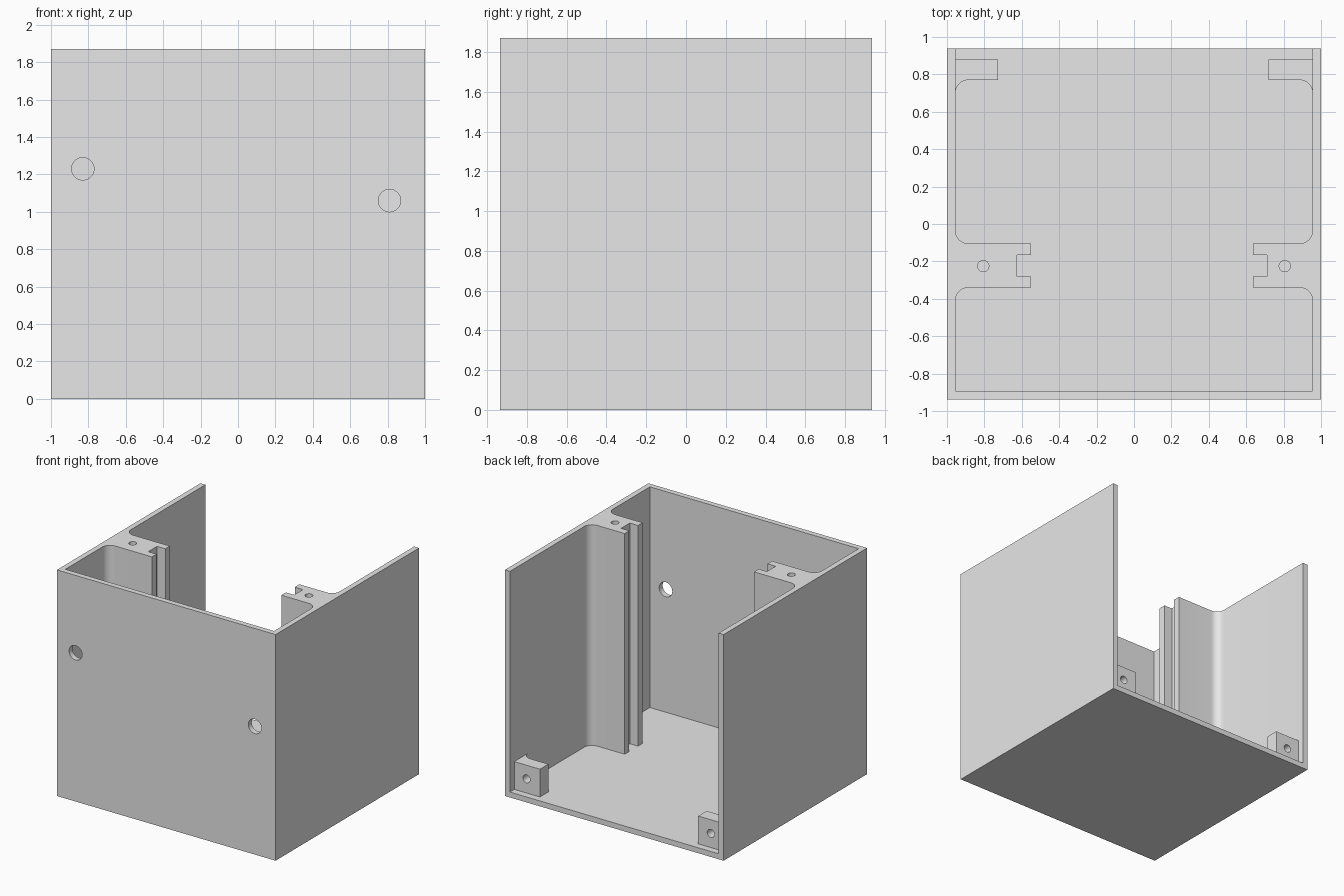
import bpy
import bmesh
from math import cos, sin, pi
from mathutils import Matrix

if "Cube" in bpy.data.objects:
    bpy.data.objects.remove(bpy.data.objects["Cube"], do_unlink=True)

HALF_X, HALF_Y, HEIGHT = 1.0, 0.937, 1.87
WALL = 0.045
INNER = HALF_X - WALL
FILLET = 0.07

grey = bpy.data.materials.new("light grey plastic")
grey.use_nodes = True
grey.diffuse_color = (0.8, 0.8, 0.8, 1)
grey.node_tree.nodes["Principled BSDF"].inputs["Base Color"].default_value = (0.8, 0.8, 0.8, 1)


def finish(bm, name):
    bmesh.ops.recalc_face_normals(bm, faces=bm.faces)
    mesh = bpy.data.meshes.new(name)
    bm.to_mesh(mesh)
    bm.free()
    mesh.materials.append(grey)
    obj = bpy.data.objects.new(name, mesh)
    bpy.context.collection.objects.link(obj)
    return obj


def prism(name, outline, z0, z1):
    """Extrude an outline in the ground plane from z0 to z1."""
    bm = bmesh.new()
    face = bm.faces.new([bm.verts.new((x, y, z0)) for x, y in outline])
    up = bmesh.ops.extrude_face_region(bm, geom=[face])["geom"]
    verts = [g for g in up if isinstance(g, bmesh.types.BMVert)]
    bmesh.ops.translate(bm, verts=verts, vec=(0, 0, z1 - z0))
    return finish(bm, name)


def drill(name, centre, radius, depth, axis):
    """Cylinder cutter along Y or Z, centred on a point."""
    bm = bmesh.new()
    turn = Matrix.Rotation(pi / 2, 4, "X") if axis == "Y" else Matrix()
    bmesh.ops.create_cone(bm, cap_ends=True, segments=32, radius1=radius, radius2=radius,
                          depth=depth, matrix=Matrix.Translation(centre) @ turn)
    return finish(bm, name)


def cut(obj, cutter):
    cutter.hide_render = True
    mod = obj.modifiers.new("cut", "BOOLEAN")
    mod.operation, mod.solver, mod.object = "DIFFERENCE", "EXACT", cutter
    bpy.context.view_layer.objects.active = obj
    bpy.ops.object.modifier_apply(modifier=mod.name)
    bpy.data.objects.remove(cutter, do_unlink=True)


def smooth(obj):
    bpy.ops.object.select_all(action="DESELECT")
    obj.select_set(True)
    bpy.context.view_layer.objects.active = obj
    bpy.ops.object.shade_smooth_by_angle(angle=pi / 6)


def arc(cx, cy, a0, a1, steps=8):
    return [(cx + FILLET * cos(a0 + (a1 - a0) * i / steps),
             cy + FILLET * sin(a0 + (a1 - a0) * i / steps)) for i in range(steps + 1)]


def cavity_side(tip):
    """Inner wall from front to back, going around the slotted rail."""
    slot, cx = tip + 0.075, INNER - FILLET
    front, back = -0.34, -0.105
    return ([(INNER, WALL - HALF_Y)]
            + arc(cx, front - FILLET, 0, pi / 2)
            + [(tip, front), (tip, -0.28), (slot, -0.28),
               (slot, -0.165), (tip, -0.165), (tip, back)]
            + arc(cx, back + FILLET, -pi / 2, 0)
            + [(INNER, HALF_Y + 0.1)])


# Housing: block hollowed out, open at the top and back, rails left standing
housing = prism("housing", [(-HALF_X, -HALF_Y), (HALF_X, -HALF_Y),
                            (HALF_X, HALF_Y), (-HALF_X, HALF_Y)], 0, HEIGHT)
outline = cavity_side(0.635) + [(-x, y) for x, y in reversed(cavity_side(0.55))]
cut(housing, prism("cavity_cutter", outline, WALL, HEIGHT + 0.1))

# Front wall holes
for x, z in ((-0.83, 1.23), (0.81, 1.06)):
    cut(housing, drill("front_hole_cutter", (x, -HALF_Y, z), 0.06, 0.2, "Y"))

# Screw holes in the rail tops
for side in (-1, 1):
    cut(housing, drill("rail_hole_cutter", (side * 0.806, -0.225, HEIGHT), 0.03, 0.6, "Z"))
smooth(housing)

# Filleted mounting blocks at the back corners of the floor
for name, side, tip in (("left_mounting_block", 1, 0.72), ("right_mounting_block", -1, 0.728)):
    shape = [(INNER, 0.88), (tip, 0.88), (tip, 0.77)]
    shape += list(reversed(arc(INNER - FILLET, 0.77 - FILLET, 0, pi / 2)))
    block = prism(name, [(side * x, y) for x, y in shape], WALL, 0.275)
    cut(block, drill("block_hole_cutter", (side * 0.843, 0.88, 0.162), 0.033, 0.18, "Y"))
    smooth(block)
